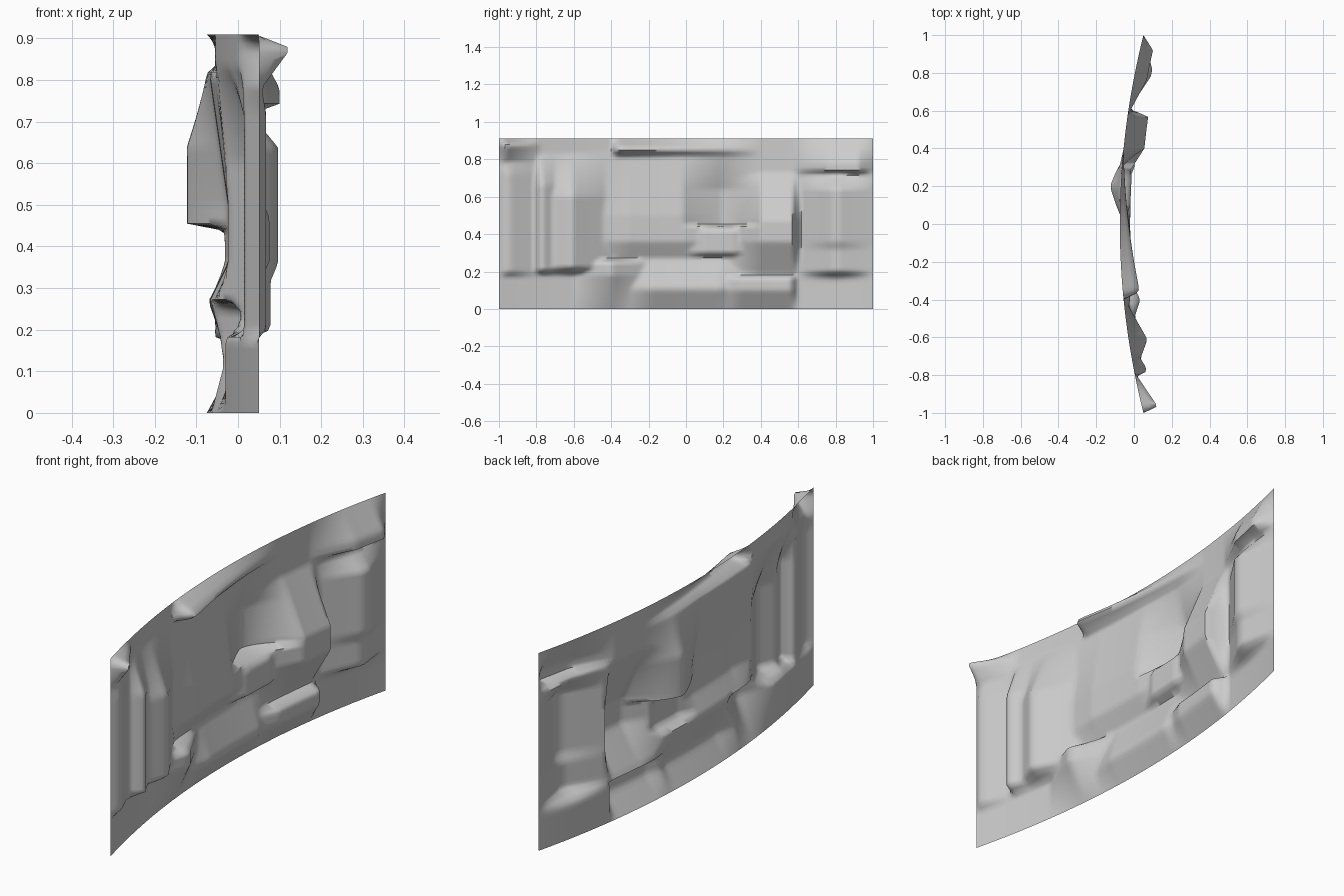
import bpy, bmesh, math

if "Cube" in bpy.data.objects:
    bpy.data.objects.remove(bpy.data.objects["Cube"])

NY, NZ, HEIGHT = 120, 60, 0.91

# rock ledges: y ramp (start, full, full, end), z ramp, depth
LEDGES = [
    ((-1, -.97, -.95, -.78), (.76, .865, .88, .91), .077),  # top left corner
    ((-1, -.96, -.93, -.79), (.17, .20, .72, .88), .03),    # left column
    ((-.81, -.78, -.76, -.6), (.18, .21, .66, .83), .066),  # left panel edge
    ((-.8, -.62, -.6, -.38), (.18, .22, .60, .83), .095),   # left panel
    ((-.6, -.41, -.39, -.19), (0, .18, .25, .275), .085),   # lower left block
    ((-.4, -.18, .18, .35), (0, .10, .12, .28), .055),      # lower middle block
    ((.1, .3, .56, .6), (0, .10, .165, .185), .065),        # lower right block
    ((.2, .4, .57, .61), (.17, .36, .47, .73), .11),        # right centre bulge
    ((.6, .78, .82, 1), (.17, .20, .66, .74), .07),         # right bulge
    ((.6, .78, .82, 1), (.15, .36, .64, .73), .088),        # right bulge crown
    ((.57, .76, .92, 1), (.72, .74, .78, .91), .07),        # top right block
    ((-.4, -.36, -.32, .4), (.815, .84, .86, .91), .085),   # top ledge
    ((-.6, -.3, 0, .4), (.26, .36, .50, .85), .05),         # broad centre swell
    ((-.05, .1, .25, .45), (.27, .30, .42, .455), .055),    # centre shelf
]
RECESS = ((-.02, .19, .21, .4), (.44, .455, .64, .84), -.053)


def ramp(v, r):
    a, b, c, d = r
    t = (v - a) / (b - a) if v < b else (d - v) / (d - c) if v > c else 1
    return min(max(t, 0), 1)


def weight(y, z, f):
    return ramp(y, f[0]) * ramp(z, f[1])


def depth(y, z):
    bulge = max(weight(y, z, f) * f[2] for f in LEDGES)
    w = weight(y, z, RECESS)
    return bulge * (1 - w) + RECESS[2] * w


# gently curved cliff sheet with the relief pushed along x
bm = bmesh.new()
grid = []
for j in range(NZ + 1):
    z = HEIGHT * j / NZ
    row = []
    for i in range(NY + 1):
        y = -1 + 2 * i / NY
        row.append(bm.verts.new((-.075 + .125 * y * y + depth(y, z), y, z)))
    grid.append(row)
for j in range(NZ):
    for i in range(NY):
        bm.faces.new((grid[j][i], grid[j][i + 1], grid[j + 1][i + 1], grid[j + 1][i]))
mesh = bpy.data.meshes.new("cliff_wall")
bm.to_mesh(mesh)
bm.free()
wall = bpy.data.objects.new("cliff_wall", mesh)
bpy.context.collection.objects.link(wall)
bpy.context.view_layer.objects.active = wall
wall.select_set(True)
bpy.ops.object.shade_smooth_by_angle(angle=math.radians(65))
